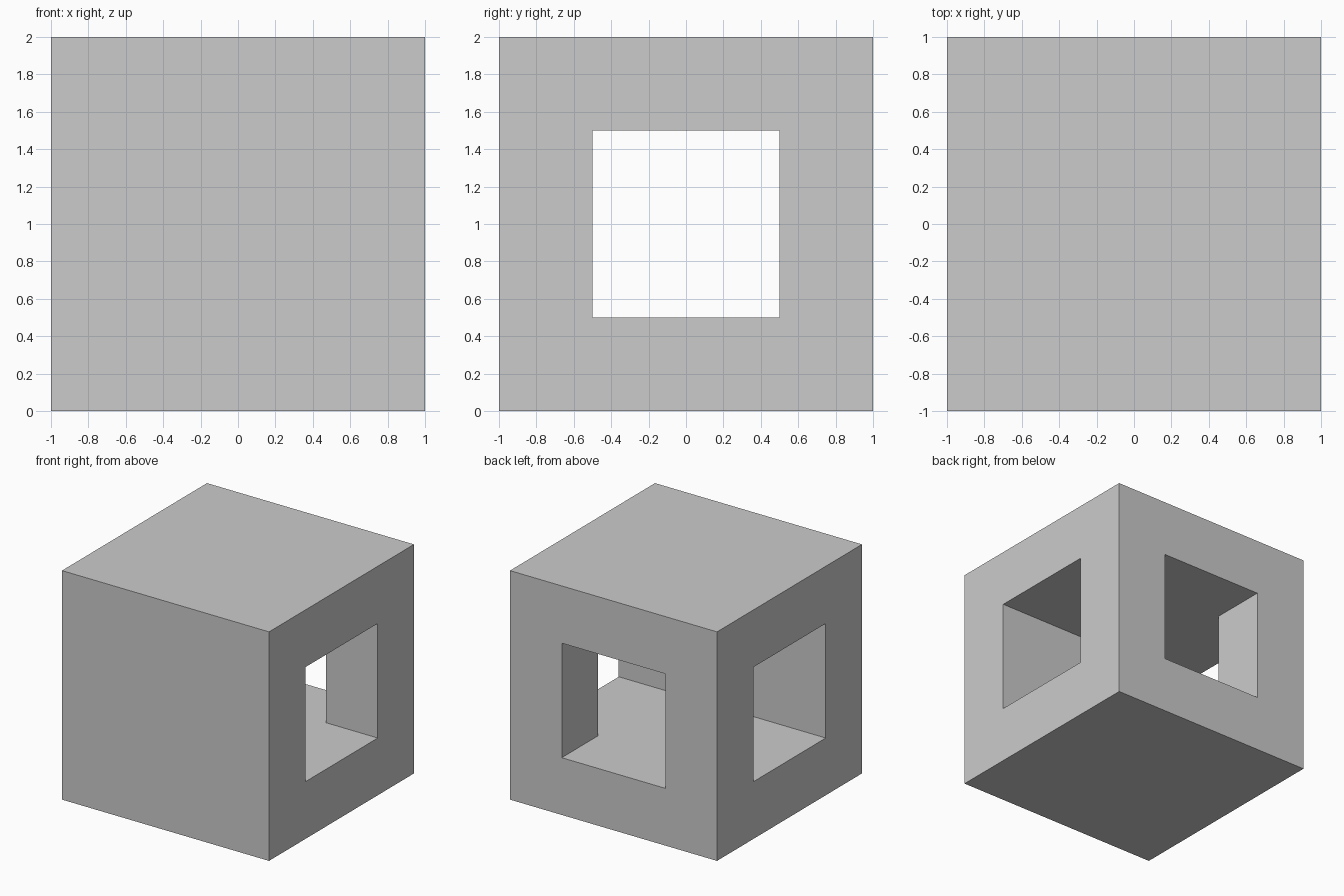
import bpy
import bmesh

if "Cube" in bpy.data.objects:
    bpy.data.objects.remove(bpy.data.objects["Cube"])

# Solid cube standing on the ground
bpy.ops.mesh.primitive_cube_add(size=2, location=(0, 0, 1))
cube = bpy.context.object
cube.name = "hollowed_cube"

# T-shaped passage: open at left, right and back, closed at the front
half, out = 0.5, 1.2
profile = [(-out, -half), (out, -half), (out, half), (half, half),
           (half, out), (-half, out), (-half, half), (-out, half)]
bm = bmesh.new()
face = bm.faces.new([bm.verts.new((x, y, 0.5)) for x, y in profile])
extruded = bmesh.ops.extrude_face_region(bm, geom=[face])["geom"]
top = [v for v in extruded if isinstance(v, bmesh.types.BMVert)]
bmesh.ops.translate(bm, verts=top, vec=(0, 0, 1))
bmesh.ops.recalc_face_normals(bm, faces=bm.faces)
mesh = bpy.data.meshes.new("passage_cutter")
bm.to_mesh(mesh)
bm.free()
cutter = bpy.data.objects.new("passage_cutter", mesh)
bpy.context.collection.objects.link(cutter)
cutter.hide_render = True

# Carve the passage out of the cube
cut = cube.modifiers.new("passage", "BOOLEAN")
cut.operation = "DIFFERENCE"
cut.solver = "EXACT"
cut.object = cutter
bpy.context.view_layer.objects.active = cube
bpy.ops.object.modifier_apply(modifier=cut.name)
bpy.data.objects.remove(cutter)
